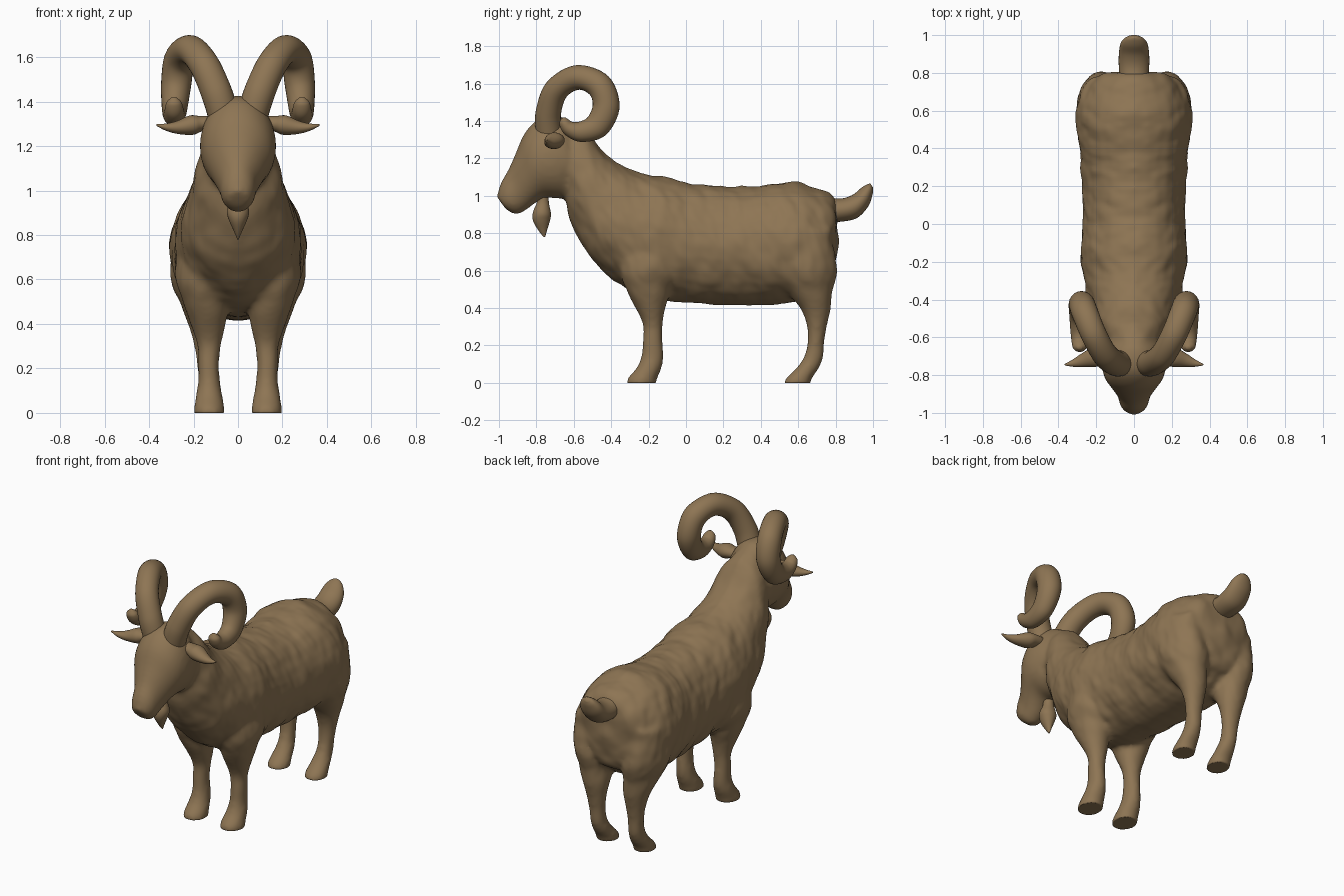
import bpy, bmesh, math
from mathutils import Vector as V, noise

if "Cube" in bpy.data.objects:
    bpy.data.objects.remove(bpy.data.objects["Cube"])

coat = bpy.data.materials.new("brown coat")
coat.diffuse_color = (0.27, 0.178, 0.088, 1)
coat.use_nodes = True
coat.node_tree.nodes["Principled BSDF"].inputs["Base Color"].default_value = coat.diffuse_color


def catmull(rows, steps):
    """Smoothly resample rows of vectors (centre, axis a, axis b)."""
    out = []
    n = len(rows)
    for i in range(n - 1):
        p = [rows[max(0, min(n - 1, i + k))] for k in (-1, 0, 1, 2)]
        for s in range(steps):
            t = s / steps
            out.append([0.5 * (2 * b + (c - a) * t + (2 * a - 5 * b + 4 * c - d) * t * t
                               + (3 * b - a - 3 * c + d) * t ** 3)
                        for a, b, c, d in zip(*p)])
    return out + [rows[-1]]


def loft(name, rows, sides=28, steps=5):
    """Skin a closed surface over elliptical sections."""
    bm = bmesh.new()
    rings = []
    for c, a, b in catmull(rows, steps):
        rings.append([bm.verts.new(c + a * math.cos(2 * math.pi * k / sides)
                                   + b * math.sin(2 * math.pi * k / sides)) for k in range(sides)])
    for r, q in zip(rings, rings[1:]):
        for k in range(sides):
            j = (k + 1) % sides
            bm.faces.new((r[k], r[j], q[j], q[k]))
    bm.faces.new(rings[0])
    bm.faces.new(rings[-1])
    bmesh.ops.recalc_face_normals(bm, faces=bm.faces)
    me = bpy.data.meshes.new(name)
    bm.to_mesh(me)
    bm.free()
    return finish(name, me)


def finish(name, me):
    me.materials.clear()
    me.materials.append(coat)
    me.shade_smooth()
    ob = bpy.data.objects.new(name, me)
    bpy.context.collection.objects.link(ob)
    return ob


def profile(rows):
    """Sections from side-view top point, bottom point and half width."""
    out = []
    for ty, tz, by, bz, w in rows:
        t, b = V((0, ty, tz)), V((0, by, bz))
        out.append(((t + b) / 2, V((w, 0, 0)), (t - b) / 2))
    return out


def level(rows, s):
    """Horizontal sections for a leg: z, y range, x range."""
    return [(V((s * (x0 + x1) / 2, (y0 + y1) / 2, z)), V(((x1 - x0) / 2, 0, 0)),
             V((0, (y1 - y0) / 2, 0))) for z, y0, y1, x0, x1 in rows]


def tube(rows, s, ref):
    """Sections along a path: x, y, z, radius along ref, radius across."""
    pts = [V((s * r[0], r[1], r[2])) for r in rows]
    out = []
    for i, p in enumerate(pts):
        t = (pts[min(i + 1, len(pts) - 1)] - pts[max(i - 1, 0)]).normalized()
        u = (ref - t * ref.dot(t)).normalized()
        out.append((p, u * rows[i][3], t.cross(u) * rows[i][4]))
    return out


# torso and neck
parts = [loft("torso", profile([
    (.805, .93, .815, .80, .06), (.79, .99, .805, .68, .16), (.74, 1.03, .765, .55, .22),
    (.65, 1.06, .66, .46, .285), (.55, 1.075, .54, .425, .31), (.38, 1.055, .38, .415, .29),
    (.2, 1.05, .2, .415, .275), (0, 1.07, 0, .43, .275), (-.13, 1.105, -.15, .445, .285),
    (-.22, 1.12, -.32, .505, .27), (-.30, 1.145, -.46, .605, .25), (-.38, 1.19, -.56, .74, .22),
    (-.46, 1.265, -.625, .88, .19), (-.52, 1.34, -.65, 1.0, .16), (-.6, 1.39, -.70, 1.08, .13)]))]

# head
parts.append(loft("skull", profile([
    (-.60, 1.38, -.56, 1.07, .10), (-.67, 1.425, -.60, 1.0, .155), (-.78, 1.415, -.68, .985, .172),
    (-.86, 1.34, -.75, .99, .158), (-.91, 1.23, -.80, .965, .122), (-.95, 1.14, -.86, .92, .088),
    (-.99, 1.07, -.91, .90, .076), (-1.012, .995, -.96, .925, .05)])))

# legs with hooves
FRONT = [(-.02, -.315, -.16, .06, .198), (.02, -.315, -.155, .06, .198), (.08, -.265, -.13, .07, .19),
         (.14, -.24, -.12, .08, .18), (.22, -.232, -.125, .085, .18), (.31, -.23, -.125, .075, .185),
         (.4, -.27, -.11, .055, .215), (.5, -.32, -.08, .05, .25), (.62, -.35, -.04, .06, .28),
         (.82, -.30, -.1, .1, .24)]
REAR = [(-.02, .525, .665, .065, .195), (.02, .53, .672, .065, .195), (.08, .59, .712, .075, .185),
        (.14, .63, .735, .085, .18), (.22, .65, .74, .085, .185), (.31, .645, .755, .075, .2),
        (.4, .61, .775, .06, .225), (.5, .53, .785, .05, .265), (.62, .46, .80, .05, .298),
        (.82, .48, .78, .1, .285)]
for s in (-1, 1):
    parts.append(loft("front_leg", level(FRONT, s)))
    parts.append(loft("rear_leg", level(REAR, s)))

# fuse torso, head and legs into one smooth skin
bm = bmesh.new()
for p in parts:
    bm.from_mesh(p.data)
    bpy.data.objects.remove(p)
me = bpy.data.meshes.new("body")
bm.to_mesh(me)
bm.free()
tmp = finish("body_source", me)
m = tmp.modifiers.new("fuse", "REMESH")
m.mode = 'VOXEL'
m.voxel_size = .014
m = tmp.modifiers.new("soften", "SMOOTH")
m.factor = .5
m.iterations = 10
me = bpy.data.meshes.new_from_object(tmp.evaluated_get(bpy.context.evaluated_depsgraph_get()))
bpy.data.objects.remove(tmp)

# shaggy ripples on the coat, flat soles
normals = [v.normal.copy() for v in me.vertices]
for v, n in zip(me.vertices, normals):
    p = v.co.copy()
    amt = max(0, min(1, (p.z - .38) / .15)) * max(0, min(1, (p.y + .68) / .1))
    q = V((abs(p.x) * 6, p.y * 11 + p.z * 3, p.z * 6))
    v.co = p + n * amt * (.012 * noise.noise(q) + .004 * noise.noise(q * 2.3))
    if v.co.z < .004:
        v.co.z = 0
finish("body", me)

# horns and ears
HORN = [(.065, -.735, 1.34, .07, .07), (.10, -.735, 1.45, .07, .068), (.155, -.69, 1.57, .068, .066),
        (.215, -.58, 1.633, .068, .066), (.262, -.465, 1.59, .07, .07), (.278, -.427, 1.48, .068, .072),
        (.285, -.475, 1.375, .058, .068), (.287, -.56, 1.343, .05, .055), (.287, -.625, 1.36, .043, .04),
        (.288, -.652, 1.395, .034, .028), (.288, -.655, 1.418, .012, .01)]
EAR = [(.11, -.69, 1.305, .035, .03), (.17, -.695, 1.30, .047, .036), (.21, -.705, 1.294, .052, .044),
       (.27, -.722, 1.284, .036, .03), (.32, -.737, 1.285, .02, .017), (.366, -.745, 1.295, .004, .004)]
for s, side in ((-1, "right"), (1, "left")):
    loft(side + "_horn", tube(HORN, s, V((1, 0, 0))), steps=8)
    loft(side + "_ear", tube(EAR, s, V((0, 1, 0))))

# beard
loft("beard", tube([(0, -.765, 1.02, .03, .03), (0, -.765, .965, .032, .032), (0, -.77, .91, .05, .048),
                    (0, -.772, .87, .042, .046), (0, -.765, .82, .02, .025), (0, -.757, .78, .003, .004)],
                   1, V((1, 0, 0))))

# tail
loft("tail", profile([(.72, 1.0, .74, .86, .07), (.82, .985, .83, .862, .08), (.89, 1.005, .915, .882, .08),
                      (.94, 1.045, .975, .945, .07), (.97, 1.062, .998, 1.01, .045),
                      (.985, 1.066, 1.0, 1.045, .018)]))
